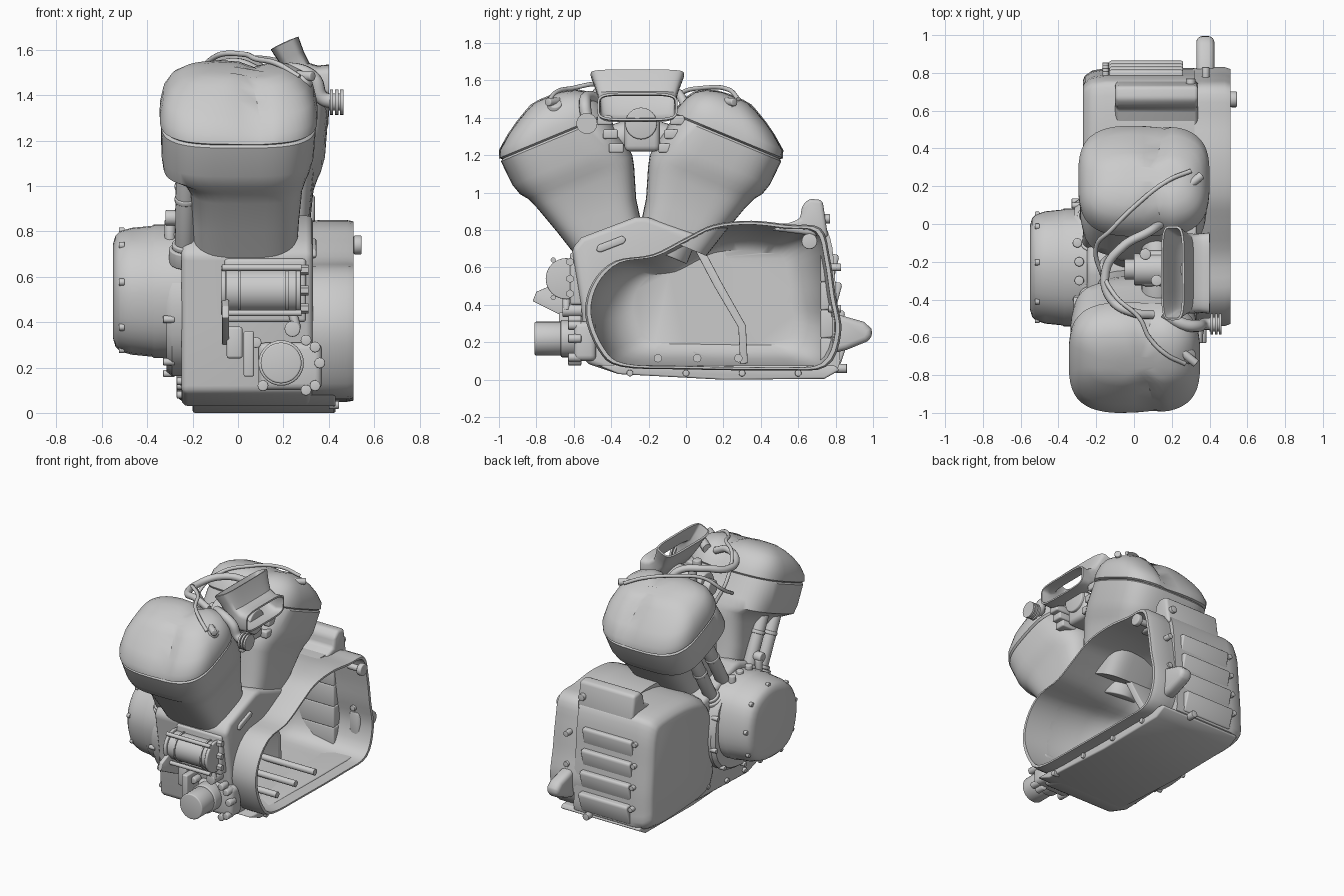
import bpy, bmesh, math
from mathutils import Vector

if "Cube" in bpy.data.objects:
    bpy.data.objects.remove(bpy.data.objects["Cube"])

# ---------- helpers ----------
def finish(name, bm, bevel=0, cutter=None, solid=0, angle=35):
    bmesh.ops.recalc_face_normals(bm, faces=bm.faces)
    me = bpy.data.meshes.new(name)
    bm.to_mesh(me)
    bm.free()
    ob = bpy.data.objects.new(name, me)
    bpy.context.collection.objects.link(ob)
    if solid:
        m = ob.modifiers.new("solid", 'SOLIDIFY')
        m.thickness = solid
    if bevel:
        m = ob.modifiers.new("bevel", 'BEVEL')
        m.width, m.segments, m.limit_method = bevel, 3, 'ANGLE'
        m.angle_limit = math.radians(35)
    if cutter:
        m = ob.modifiers.new("cut", 'BOOLEAN')
        m.operation, m.object = 'DIFFERENCE', cutter
    bpy.ops.object.select_all(action='DESELECT')
    ob.select_set(True)
    bpy.context.view_layer.objects.active = ob
    bpy.ops.object.convert(target='MESH')
    bpy.ops.object.shade_smooth_by_angle(angle=math.radians(angle))
    return ob

def loft(name, rings, caps=True, **kw):
    bm = bmesh.new()
    vs = [[bm.verts.new(p) for p in r] for r in rings]
    n = len(rings[0])
    for a, b in zip(vs, vs[1:]):
        for i in range(n):
            bm.faces.new((a[i], a[(i + 1) % n], b[(i + 1) % n], b[i]))
    if caps:
        bm.faces.new(vs[0])
        bm.faces.new(vs[-1])
    return finish(name, bm, **kw)

def prism(name, pts, x0, x1, **kw):
    return loft(name, [[(x, y, z) for y, z in pts] for x in (x0, x1)], **kw)

def box(name, x, y, z, **kw):
    return prism(name, [(y[0], z[0]), (y[1], z[0]), (y[1], z[1]), (y[0], z[1])], *x, **kw)

def rods(name, items, seg=20, bevel=0):
    bm = bmesh.new()
    for p, q, r0, *r1 in items:
        p, q = Vector(p), Vector(q)
        d = q - p
        M = d.to_track_quat('Z', 'Y').to_matrix().to_4x4()
        M.translation = (p + q) / 2
        bmesh.ops.create_cone(bm, cap_ends=True, segments=seg, radius1=r0,
                              radius2=r1[0] if r1 else r0, depth=d.length, matrix=M)
    return finish(name, bm, bevel=bevel)

def hose(name, pts, r):
    cu = bpy.data.curves.new(name, 'CURVE')
    cu.dimensions, cu.bevel_depth, cu.bevel_resolution, cu.use_fill_caps = '3D', r, 3, True
    sp = cu.splines.new('BEZIER')
    sp.bezier_points.add(len(pts) - 1)
    for b, p in zip(sp.bezier_points, pts):
        b.co, b.handle_left_type, b.handle_right_type = p, 'AUTO', 'AUTO'
    ob = bpy.data.objects.new(name, cu)
    bpy.context.collection.objects.link(ob)
    bpy.ops.object.select_all(action='DESELECT')
    ob.select_set(True)
    bpy.context.view_layer.objects.active = ob
    bpy.ops.object.convert(target='MESH')
    bpy.ops.object.shade_smooth()

def smooth(pts, n=4):
    out, k = [], len(pts)
    for i in range(k):
        p = [Vector(pts[(i + j) % k]) for j in (-1, 0, 1, 2)]
        for s in range(n):
            t = s / n
            out.append(0.5 * (2 * p[1] + (p[2] - p[0]) * t + (2 * p[0] - 5 * p[1] + 4 * p[2] - p[3]) * t * t
                              + (3 * p[1] - p[0] - 3 * p[2] + p[3]) * t ** 3))
    return out

def scaled(pts, f, c):
    return [Vector(c) + (p - Vector(c)) * f for p in pts]

def side_loft(name, prof, c, steps, **kw):
    return loft(name, [[(x, p.x, p.y) for p in scaled(prof, f, c)] for x, f in steps], **kw)

# ---------- hollow cases ----------
primary = smooth([(-.54, .35), (-.50, .52), (-.38, .635), (-.18, .67), (0, .76), (.15, .83), (.35, .85),
                  (.55, .83), (.72, .81), (.77, .65), (.80, .45), (.83, .25), (.75, .07), (.5, .05),
                  (0, .055), (-.35, .07), (-.47, .16)])
mid = (.15, .42)
cavity = side_loft("cavity_cutter", primary, mid, [(.6, .96), (.3, .94), (.1, .9), (-.03, .83), (-.11, .73), (-.14, .63)])
cavity.hide_render = True
side_loft("primary_case", primary, mid, [(.05, .985), (.30, .985), (.36, 1), (.48, 1), (.51, .985)], cutter=cavity)
prism("crankcase", [(-.61, .70), (-.56, .76), (-.27, .87), (-.21, .87), (.17, .74), (.25, .6), (.25, .05),
                    (-.36, .03), (-.54, .09), (-.56, .40)], -.25, .33, bevel=.03, cutter=cavity)
gear = smooth([(.06, .10), (.04, .45), (.10, .72), (.3, .82), (.68, .83), (.77, .76), (.80, .5), (.82, .2),
               (.78, .04), (.4, .03)])
side_loft("gearbox_case", gear, (.43, .43), [(.32, 1), (-.15, 1), (-.22, .97), (-.26, .90), (-.27, .84)], cutter=cavity)
bpy.data.objects.remove(cavity)
prism("starter_housing", [(.45, .80), (.61, .86), (.62, .93), (.66, .968), (.73, .96), (.76, .76)], -.1, .34, bevel=.02)
prism("sump", [(-.48, .08), (-.36, .03), (.2, 0), (.74, .005), (.82, .05), (.8, .075)], -.2, .43, bevel=.01)

# interior rib, pins
prism("inner_divider", [(.05, .69), (.10, .69), (.19, .52), (.32, .29), (.33, .09), (.29, .08), (.28, .28), (.15, .5)],
      -.16, .12, bevel=.006)
rods("inner_pins", [((-.1, y, .115), (.42, y, .115), .022) for y in (-.15, .06, .28)])

# ---------- cam side ----------
cam = smooth([(-.50, .36), (-.54, .58), (-.43, .76), (-.2, .83), (.01, .75), (.08, .55), (.05, .36), (-.1, .26), (-.36, .25)])
cc = (-.23, .54)
chest = [p + Vector((.02, -.05)) for p in scaled(cam, 1.1, cc)]
side_loft("cam_chest", chest, cc, [(-.16, 1), (-.29, 1), (-.315, .95)])
side_loft("cam_cover", cam, cc, [(-.2, 1), (-.37, 1), (-.38, .98), (-.47, .95), (-.52, .90), (-.54, .83), (-.55, .72)])
rods("cam_bolts", [((-.50, p.x, p.y), (-.525, p.x, p.y), .016) for p in scaled(cam, .90, cc)[::4]]
     + [((-.28, p.x, p.y), (-.33, p.x, p.y), .016) for p in scaled(chest, .97, cc)[2::4]], 12, .004)
rods("case_bolts", [((-.2, y, z), (-.27, y, z), .017) for y, z in
     ((-.5, .14), (-.3, .08), (-.1, .08), (.12, .12))]
     + [((-.15, .76, .2 + .15 * i), (-.15, .855 - .015 * i, .2 + .15 * i), .018) for i in range(4)]
     + [((.40, y, .035), (.445, y, .035), .018) for y in (-.3, 0, .3, .6)], 12, .004)
# stepped rear face of the gearbox
for i in range(4):
    z = .2 + .15 * i
    prism("gearbox_rib", [(.72, z - .13), (.825 - .012 * i, z - .12), (.865 - .016 * i, z), (.86 - .016 * i, z + .02), (.72, z + .025)],
          -.13, .26, bevel=.01)
prism("gearbox_mount_lug", [(.78, .36), (.86, .335), (.95, .31), (.99, .275), (1, .235), (.97, .205), (.86, .16), (.78, .14)],
      .33, .425, bevel=.03)
rods("rear_case_bolts", [((.38, .76, z), (.38, .83, z), .02) for z in (.38, .6)]
     + [((.3, .72, .86), (.3, .77, .86), .025), ((.2, .8, .06), (.2, .86, .06), .025)], 12, .004)
rods("oil_filler_cap", [((.42, .66, .74), (.52, .66, .74), .022), ((.51, .66, .74), (.545, .66, .74), .042)], 20, .006)

# ---------- the two cylinders ----------
def place(sign, s, t, x):
    return (x, -.24 + sign * (.383 * s + .924 * t), .33 + .924 * s - .383 * t)

def section(sign, cx, s, t0, t1, x0, x1, e, valley=0, n=48):
    ring = []
    for i in range(n):
        c, q = math.cos(2 * math.pi * i / n), math.sin(2 * math.pi * i / n)
        x = (x0 + x1) / 2 + (x1 - x0) / 2 * math.copysign(abs(c) ** (2 / e), c)
        k = valley * math.exp(-((x - .07) / .05) ** 2)
        t = (t0 + t1) / 2 + (t1 - t0) / 2 * math.copysign(abs(q) ** (2 / e), q) * (1 - k)
        ring.append(place(sign, s - .2 * k, t, x + cx))
    return ring

for tag, sign, cx in (("front", -1, 0), ("rear", 1, .05)):
    barrel = [(.44, -.19, .195, -.2, .26, 4), (.60, -.22, .24, -.205, .27, 4), (.76, -.275, .29, -.215, .285, 4),
              (.82, -.29, .315, -.25, .305, 3.6), (.86, -.288, .345, -.33, .32, 3.5), (.92, -.28, .363, -.338, .335, 3.4),
              (1.06, -.25, .372, -.34, .345, 3.3), (1.07, -.25, .36, -.33, .335, 3.3)]
    loft(tag + "_cylinder", [section(sign, cx, *b) for b in barrel])
    cover = [(1.07, -.25, .362, -.33, .335, 3.3, .03), (1.08, -.26, .376, -.345, .35, 3.2, .04),
             (1.12, -.255, .36, -.345, .35, 3.2, .08), (1.18, -.235, .285, -.33, .335, 3.2, .11),
             (1.225, -.205, .215, -.30, .305, 3.1, .12), (1.26, -.155, .15, -.25, .26, 3, .12),
             (1.28, -.09, .11, -.19, .2, 2.8, .12), (1.287, -.03, .06, -.1, .12, 2.4, .1)]
    loft(tag + "_rocker_cover", [section(sign, cx, *c) for c in cover])
    rods(tag + "_spigot", [(place(sign, .36, 0, cx), place(sign, .5, 0, cx), .115)], 32, .008)
    # pushrod tubes with collars
    tubes = []
    for t, k in ((-.05, .0), (.10, .15)):
        a, b = place(sign, .40, t, -.235), place(sign, 1.0, k, -.225 + cx * .5)
        tubes.append((a, b, .045))
        for f0, f1, r in ((0, .12, .07), (.12, .16, .058), (.5, .54, .05)):
            tubes.append((Vector(a).lerp(Vector(b), f0), Vector(a).lerp(Vector(b), f1), r))
    rods(tag + "_pushrod_tubes", tubes, 20, .006)
    # spark plug cap, intake port, head lugs
    p = Vector(place(sign, 1.20, .0, .27 + cx * .6))
    rods(tag + "_plug_cap", [(p, p + Vector((.035, 0, .04)), .05, .035),
         (p + Vector((.06, .04 * sign, .045)), p + Vector((-.05, -.05 * sign, .05)), .022)], 16, .006)
    rods(tag + "_intake_port", [((.12, -.24 + sign * .06, 1.31), (.12, -.24 + sign * .26, 1.25), .08)], 24, .008)
    for j in range(3):
        c = place(sign, .89 + .08 * j, -.225, .3)
        box(tag + "_head_lug", (.2, .33), (c[1] - .04, c[1] + .04), (c[2] - .025, c[2] + .025), bevel=.01)

# ---------- intake ----------
duct = []
for x, z, ux, uz, hy, hu in ((.205, 1.63, .9, .42, .25, .068), (.235, 1.57, .91, .4, .228, .06), (.26, 1.52, .93, .36, .212, .06),
                             (.31, 1.47, .6, .8, .208, .075), (.355, 1.455, .2, .98, .21, .08), (.40, 1.46, 0, 1, .215, .075)):
    ring = []
    for i in range(40):
        c, q = math.cos(math.pi * i / 20), math.sin(math.pi * i / 20)
        v, w = (math.copysign(abs(k) ** .45, k) for k in (c, q))
        ring.append((x + ux * hu * w, -.26 + hy * v, z + uz * hu * w))
    duct.append(ring)
loft("intake_duct", duct, caps=False, solid=.012)
box("throttle_body", (.03, .30), (-.33, -.14), (1.22, 1.41), bevel=.03)
rods("throttle_parts", [((.0, -.24, 1.37), (.32, -.24, 1.37), .085), ((-.05, -.24, 1.36), (.05, -.24, 1.36), .055),
     ((.12, -.3, 1.4), (.12, -.3, 1.5), .03), ((.06, -.16, 1.4), (.06, -.16, 1.5), .03)], 24, .008)
hose("breather_pipe", [(.16, -.47, 1.5), (.26, -.53, 1.51), (.335, -.54, 1.47), (.37, -.53, 1.39), (.43, -.53, 1.37)], .032)
rods("breather_flanges", [((x, -.53, 1.37), (x + .014, -.53, 1.37), .056) for x in (.405, .428, .45)]
     + [((.40, -.53, 1.37), (.462, -.53, 1.37), .038)], 24)
hose("upper_hose", [(.14, 0, 1.46), (.08, -.04, 1.53), (-.06, -.12, 1.55), (-.15, -.25, 1.52), (-.12, -.4, 1.52), (0, -.47, 1.54), (.1, -.48, 1.50)], .024)
hose("rear_plug_cable", [(.3, .28, 1.50), (.18, .23, 1.55), (0, .09, 1.56), (-.12, -.03, 1.53), (-.2, -.12, 1.44), (-.16, -.3, 1.33)], .012)
hose("front_plug_cable", [(.27, -.74, 1.48), (.17, -.69, 1.54), (.08, -.6, 1.56), (.03, -.5, 1.58), (-.1, -.38, 1.57), (-.17, -.22, 1.45), (-.12, -.16, 1.3)], .012)

# ---------- front accessories ----------
rods("regulator_body", [((-.05, -.64, .54), (.26, -.64, .54), .095)]
     + [((x, -.64, .54), (x + .012, -.64, .54), .103) for x in (0, .21)], 32)
rods("regulator_ties", [((-.07, -.64 + dy, .54 + dz), (.28, -.64 + dy, .54 + dz), .014) for dy in (-.07, .07) for dz in (-.1, .1)], 12)
for x in (-.075, .255):
    rods("regulator_end_plate", [((x, -.64, .54), (x + .022, -.64, .54), .11)], 32, .006)
box("regulator_mount", (-.06, .3), (-.62, -.53), (.40, .68), bevel=.015)
rods("regulator_nuts", [((.27, -.62, z), (.31, -.62, z), .022) for z in (.46, .54, .63)], 6)
prism("regulator_bracket", [(-.82, .42), (-.8, .47), (-.73, .5), (-.57, .42), (-.57, .30), (-.68, .35)], -.07, -.04, bevel=.005)
rods("pressure_sensor", [((.24, -.54, .37), (.24, -.66, .37), .035), ((.26, -.64, .37), (.24, -.64, .44), .02)], 16, .006)
box("filter_housing", (.09, .37), (-.60, -.48), (.10, .31), bevel=.03)
rods("oil_filter", [((.19, -.81, .22), (.19, -.66, .22), .09), ((.19, -.67, .22), (.19, -.58, .22), .10)], 32, .008)
rods("filter_bolts", [((x, -.56, z), (x, -.63, z), .024) for x, z in
     ((.34, .29), (.36, .22), (.34, .12), (.3, .1), (.08, .31), (.11, .12), (.3, .32))], 12, .006)
box("horn_bracket", (.025, .07), (-.68, -.54), (.16, .36), bevel=.008)
box("sensor_block", (-.05, .02), (-.62, -.54), (.24, .38), bevel=.012)
rods("lifter_bolts", [((x, y, .74), (x, y, .85), .025) for x, y in ((-.30, -.40), (-.29, -.3), (-.30, -.1), (-.29, -.2))]
     + [((-.32, -.42, .86), (-.26, -.42, .86), .035)], 14, .006)
prism("case_slot_rib", [(-.48, .69), (-.47, .72), (-.34, .77), (-.32, .75), (-.33, .73), (-.46, .68)], .3, .345, bevel=.008)
